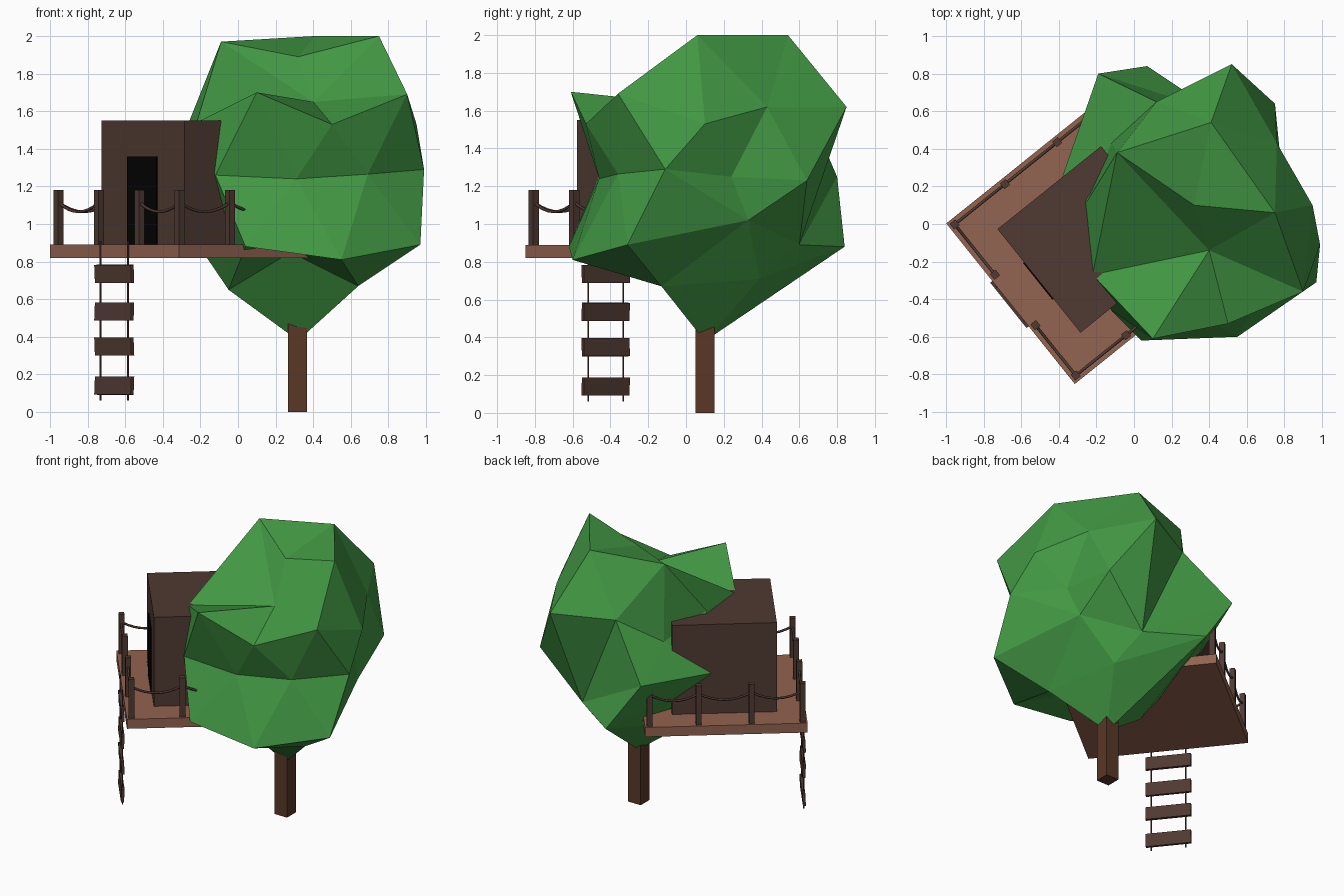
import bpy, bmesh, math
from mathutils import Vector, Matrix

if "Cube" in bpy.data.objects:
    bpy.data.objects.remove(bpy.data.objects["Cube"])


def mat(name, rgb):
    m = bpy.data.materials.new(name)
    m.diffuse_color = (*rgb, 1)
    m.use_nodes = True
    m.node_tree.nodes["Principled BSDF"].inputs["Base Color"].default_value = m.diffuse_color
    return m


GREEN = mat("leaf_green", (0.055, 0.32, 0.058))
DECK = mat("deck_brown", (0.29, 0.125, 0.08))
WOOD = mat("dark_wood", (0.08, 0.042, 0.032))
BARK = mat("bark", (0.10, 0.04, 0.02))
BLACK = mat("door_black", (0.001, 0.001, 0.001))

# frame of the turned hut: local x runs along its front, local -y is its front
HUT = Matrix.Translation((-0.23, -0.082, 0)) @ Matrix.Rotation(math.radians(-51.3), 4, 'Z')


def finish(name, bm, material):
    bmesh.ops.recalc_face_normals(bm, faces=bm.faces)
    me = bpy.data.meshes.new(name)
    bm.to_mesh(me)
    bm.free()
    me.materials.append(material)
    ob = bpy.data.objects.new(name, me)
    bpy.context.collection.objects.link(ob)
    return ob


def box(name, lo, hi, material, frame=HUT, tilt=0):
    lo, hi = Vector(lo), Vector(hi)
    bm = bmesh.new()
    bmesh.ops.create_cube(bm, size=1)
    bm.transform(frame @ Matrix.Translation((lo + hi) / 2) @ Matrix.Rotation(tilt, 4, 'X')
                 @ Matrix.Diagonal((*(hi - lo), 1)))
    return finish(name, bm, material)


def rope(name, pts, r):
    cu = bpy.data.curves.new(name, 'CURVE')
    cu.dimensions = '3D'
    cu.bevel_depth = r
    cu.bevel_resolution = 1
    cu.use_fill_caps = True
    sp = cu.splines.new('POLY')
    sp.points.add(len(pts) - 1)
    for p, co in zip(sp.points, pts):
        p.co = (*(HUT @ Vector(co)), 1)
    cu.materials.append(WOOD)
    ob = bpy.data.objects.new(name, cu)
    bpy.context.collection.objects.link(ob)


# deck, hut and doorway
H = 0.547
box("platform", (-H, -H, 0.82), (H, H, 0.89), DECK)
box("hut", (-0.353, -0.353, 0.885), (0.353, 0.353, 1.55), WOOD)
box("doorway", (-0.127, -0.36, 0.89), (0.123, -0.34, 1.36), BLACK)

# railing posts on the front and both sides
E, R = 0.515, 0.019
front = [(x, -E) for x in (-E, -0.172, 0.172, E)]
left = [(-E, y) for y in (-E, -0.172, 0.184, E)]
right = [(E, y) for _, y in left]
for x, y in dict.fromkeys(front + left + right):
    box("railing_post", (x - R, y - R, 0.88), (x + R, y + R, 1.18), WOOD)

# sagging ropes, with a gap for the ladder
spans = [(front[0], front[1]), (front[2], front[3])]
spans += list(zip(left, left[1:])) + list(zip(right, right[1:]))
for a, b in spans:
    pts = []
    for i in range(9):
        t = i / 8
        pts.append((a[0] + (b[0] - a[0]) * t, a[1] + (b[1] - a[1]) * t,
                    1.115 - 0.2 * t * (1 - t)))
    rope("railing_rope", pts, 0.008)

# rope ladder
LY = -H - 0.002
for i, z in enumerate((0.735, 0.535, 0.348, 0.14)):
    box("ladder_rung", (-0.155, LY - 0.01, z - 0.048), (0.155, LY + 0.01, z + 0.048),
        WOOD, tilt=0.05 * (-1) ** i)
for x in (-0.118, 0.118):
    rope("ladder_rope", [(x, LY, 0.06), (x, LY, 0.91)], 0.005)

# trunk
box("trunk", (0.265, 0.05, 0), (0.367, 0.152, 1.0), BARK, frame=Matrix())

# faceted crown: key points joined as a star-shaped hull round its centre
crown = [(0.32, 0.1, 0.38), (0.64, -0.13, 0.67), (0.5, 0.39, 0.71), (-0.05, 0.0, 0.65),
         (0.04, -0.62, 0.88), (0.55, -0.6, 0.81), (0.97, -0.31, 0.89), (0.75, 0.33, 1.02),
         (0.43, 0.6, 0.89), (0.07, 0.84, 0.88), (-0.19, 0.8, 1.25), (-0.41, 0.17, 1.18),
         (-0.12, -0.46, 1.26), (0.31, -0.46, 1.24), (0.99, -0.11, 1.29), (0.75, 0.64, 1.23),
         (0.1, -0.61, 1.7), (0.5, -0.53, 1.53), (0.9, -0.36, 1.69), (0.95, 0.1, 1.53),
         (0.76, 0.43, 1.62), (0.52, 0.85, 1.62), (0.12, 0.65, 1.6), (-0.25, 0.12, 1.57),
         (-0.22, -0.27, 1.54), (-0.09, 0.38, 1.97), (0.41, 0.54, 2.0), (0.32, 0.1, 1.89),
         (0.75, 0.06, 2.0), (0.4, -0.14, 1.65), (0.69, -0.36, 1.265), (0.79, 0.24, 1.25),
         (-0.12, 0.43, 1.42), (0.28, -0.22, 0.85)]
centre = Vector((0.32, 0.1, 1.2))
bm = bmesh.new()
verts = [bm.verts.new((Vector(p) - centre).normalized()) for p in crown]
bmesh.ops.convex_hull(bm, input=verts)
bmesh.ops.triangulate(bm, faces=bm.faces)
# turn the few edges whose crease runs the other way
for i, j in ((16, 27), (24, 27), (9, 21), (10, 21)):
    edge = bm.edges.get((verts[i], verts[j]))
    if edge:
        bmesh.utils.edge_rotate(edge, True)
for v, p in zip(verts, crown):
    v.co = p
finish("crown", bm, GREEN)
